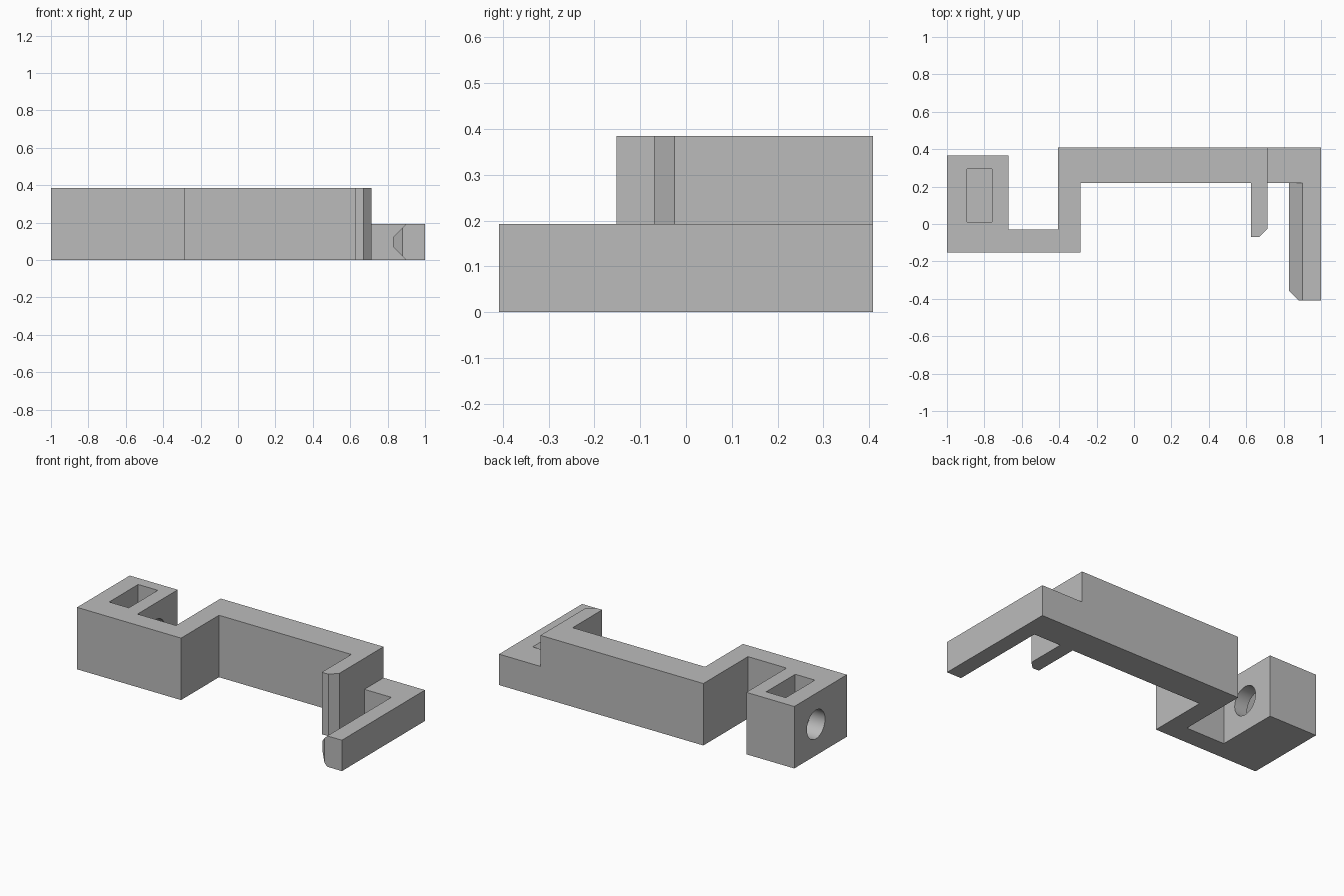
import bpy, bmesh
from math import pi, radians
from mathutils import Matrix, Vector

if "Cube" in bpy.data.objects:
    bpy.data.objects.remove(bpy.data.objects["Cube"])

HEIGHT, LOW = 0.385, 0.192      # full bracket height, low arm height

grey = bpy.data.materials.new("plain_grey")
grey.use_nodes = True
grey.diffuse_color = (0.5, 0.5, 0.5, 1)
grey.node_tree.nodes["Principled BSDF"].inputs["Base Color"].default_value = (0.5, 0.5, 0.5, 1)


def finish(bm, name):
    bmesh.ops.recalc_face_normals(bm, faces=bm.faces)
    mesh = bpy.data.meshes.new(name)
    bm.to_mesh(mesh)
    bm.free()
    mesh.materials.append(grey)
    obj = bpy.data.objects.new(name, mesh)
    bpy.context.collection.objects.link(obj)
    return obj


def prism(name, points, sweep):
    """Extrude a closed outline of 3D points along a vector."""
    bm = bmesh.new()
    face = bm.faces.new([bm.verts.new(p) for p in points])
    result = bmesh.ops.extrude_face_region(bm, geom=[face])
    moved = [v for v in result["geom"] if isinstance(v, bmesh.types.BMVert)]
    bmesh.ops.translate(bm, verts=moved, vec=Vector(sweep))
    return finish(bm, name)


def box(name, x0, x1, y0, y1, z0, z1):
    outline = [(x0, y0, z0), (x1, y0, z0), (x1, y1, z0), (x0, y1, z0)]
    return prism(name, outline, (0, 0, z1 - z0))


def cut(target, cutter):
    mod = target.modifiers.new("cut", "BOOLEAN")
    mod.operation, mod.solver, mod.object = "DIFFERENCE", "EXACT", cutter
    bpy.context.view_layer.objects.active = target
    bpy.ops.object.modifier_apply(modifier=mod.name)
    bpy.data.objects.remove(cutter)


# Bracket plan: clamp block, link, back plate, short finger, hooked arm
plan = [(-1, -0.152), (-0.285, -0.152), (-0.285, 0.22), (0.625, 0.22),
        (0.625, -0.07), (0.67, -0.07), (0.715, -0.025), (0.715, 0.22),
        (0.83, 0.22), (0.83, -0.358), (0.88, -0.408), (1, -0.408),
        (1, 0.408), (-0.405, 0.408), (-0.405, -0.03), (-0.67, -0.03),
        (-0.67, 0.365), (-1, 0.365)]
bracket = prism("bracket", [(x, y, 0) for x, y in plan], (0, 0, HEIGHT))

# Lower the end of the plate and the hooked arm
cut(bracket, box("step_cutter", 0.715, 1.1, -0.6, 0.6, LOW, 0.6))

# Bevel the inner edges of the arm, above and below
mid = LOW / 2
for side in (1, -1):
    corners = [(0.8, -0.004), (0.96, 0.156), (0.8, 0.156)]
    outline = [(x, 0.22, mid + side * z) for x, z in corners]
    cut(bracket, prism("bevel_cutter", outline, (0, -0.8, 0)))

# Nut slot, open at the top
cut(bracket, box("slot_cutter", -0.893, -0.758, 0.01, 0.295, 0.05, 0.5))

# Bolt hole through the clamp block
bm = bmesh.new()
bmesh.ops.create_cone(bm, cap_ends=True, segments=48, radius1=0.089, radius2=0.089, depth=0.5,
                      matrix=Matrix.Translation((-0.835, 0.152, HEIGHT / 2)) @ Matrix.Rotation(pi / 2, 4, "Y"))
cut(bracket, finish(bm, "bolt_cutter"))

bpy.ops.object.select_all(action="DESELECT")
bracket.select_set(True)
bpy.context.view_layer.objects.active = bracket
bpy.ops.object.shade_smooth_by_angle(angle=radians(30))
